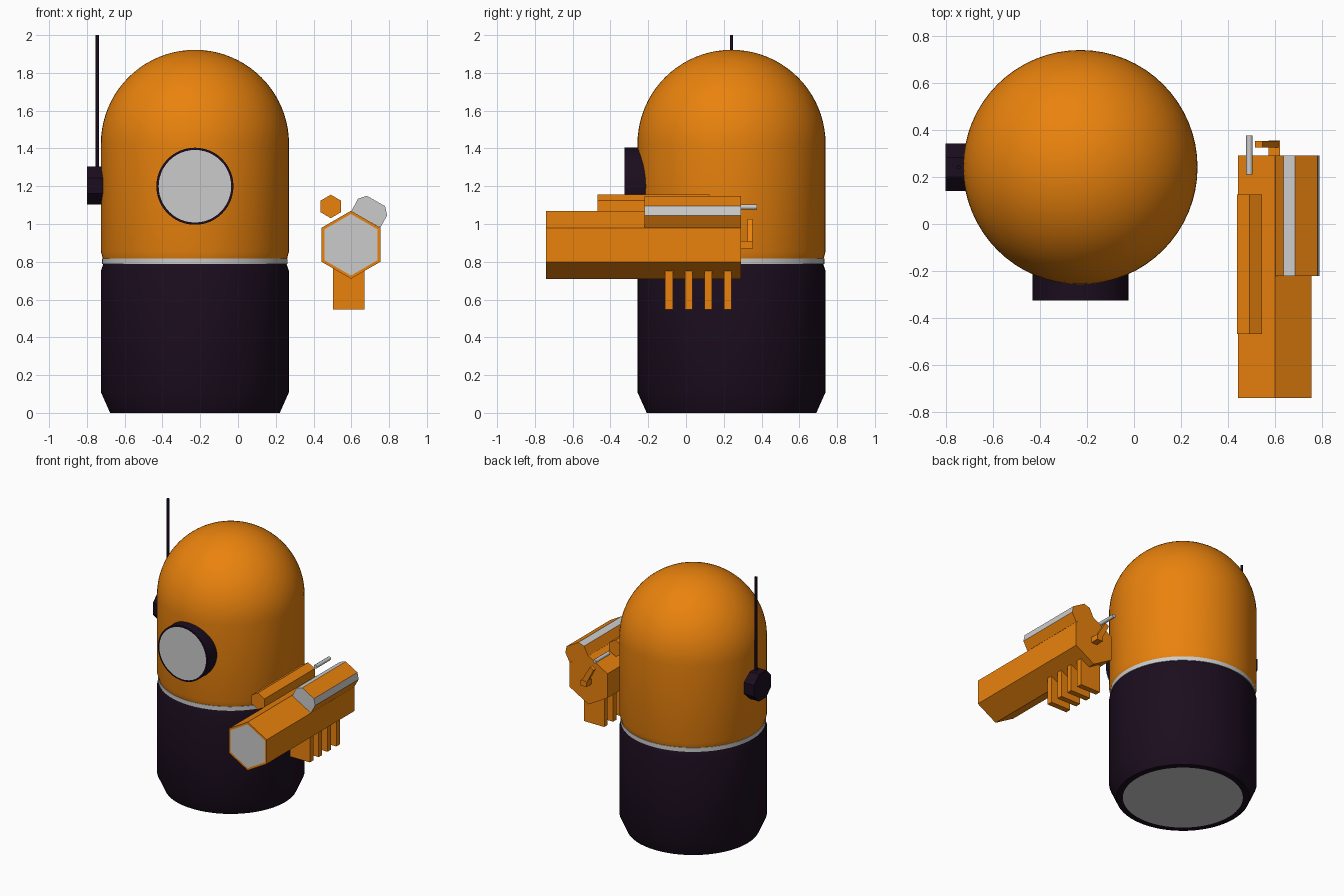
import bpy, bmesh
from math import sin, cos, pi, radians
from mathutils import Vector, Matrix

if "Cube" in bpy.data.objects:
    bpy.data.objects.remove(bpy.data.objects["Cube"])


def material(name, color):
    m = bpy.data.materials.new(name)
    m.diffuse_color = (*color, 1)
    m.use_nodes = True
    m.node_tree.nodes["Principled BSDF"].inputs["Base Color"].default_value = m.diffuse_color
    return m


ORANGE = material("orange", (0.82, 0.225, 0.004))
DARK = material("dark", (0.011, 0.004, 0.013))
GREY = material("grey", (0.8, 0.8, 0.8))
BX, BY, R = -0.228, 0.241, 0.498      # body axis and radius


def finish(bm, name, mats, smooth=None):
    bmesh.ops.recalc_face_normals(bm, faces=bm.faces)
    me = bpy.data.meshes.new(name)
    bm.to_mesh(me)
    bm.free()
    ob = bpy.data.objects.new(name, me)
    bpy.context.collection.objects.link(ob)
    for m in mats:
        me.materials.append(m)
    if smooth:
        bpy.ops.object.select_all(action='DESELECT')
        ob.select_set(True)
        bpy.context.view_layer.objects.active = ob
        bpy.ops.object.shade_smooth_by_angle(angle=radians(smooth))
    return ob


def lathe(name, profile, mats, grey_first=False, n=64):
    """Revolve (radius, z) points about the body axis."""
    bm = bmesh.new()
    rings = []
    for r, z in profile:
        if r < 1e-5:
            rings.append([bm.verts.new((BX, BY, z))] * n)
        else:
            rings.append([bm.verts.new((BX + r * cos(2 * pi * i / n),
                                        BY + r * sin(2 * pi * i / n), z)) for i in range(n)])
    for k, (a, b) in enumerate(zip(rings, rings[1:])):
        for i in range(n):
            j = (i + 1) % n
            f = bm.faces.new(list(dict.fromkeys((a[i], a[j], b[j], b[i]))))
            f.material_index = 1 if grey_first and k == 0 else 0
    return finish(bm, name, mats, 30)


def prism(name, pts, y0, y1, mats, inset=None, grey_sides=(), smooth=None):
    """Extrude an (x, z) outline along y; optional grey front with rim width inset."""
    bm = bmesh.new()
    a = [bm.verts.new((x, y0, z)) for x, z in pts]
    b = [bm.verts.new((x, y1, z)) for x, z in pts]
    front = bm.faces.new(a)
    bm.faces.new(b[::-1])
    n = len(pts)
    for i in range(n):
        j = (i + 1) % n
        f = bm.faces.new((a[i], b[i], b[j], a[j]))
        f.material_index = int(i in grey_sides)
    if inset is not None:
        bm.normal_update()
        if inset > 0:
            bmesh.ops.inset_region(bm, faces=[front], thickness=inset, use_even_offset=True)
        front.material_index = 1
    return finish(bm, name, mats, smooth)


def ngon(cx, cz, r, n, start=0.0):
    return [(cx + r * cos(start + 2 * pi * i / n), cz + r * sin(start + 2 * pi * i / n))
            for i in range(n)]


def rect(x0, x1, z0, z1):
    return [(x0, z0), (x1, z0), (x1, z1), (x0, z1)]


def rod(name, p, q, r, n, mat, smooth=None, twist=0.0):
    bm = bmesh.new()
    p, q = Vector(p), Vector(q)
    rot = (q - p).to_track_quat('Z', 'Y').to_matrix().to_4x4()
    bmesh.ops.create_cone(bm, cap_ends=True, segments=n, radius1=r, radius2=r,
                          depth=(q - p).length,
                          matrix=Matrix.Translation((p + q) / 2) @ rot
                          @ Matrix.Rotation(twist, 4, 'Z'))
    return finish(bm, name, [mat], smooth)


# Capsule body: dark base, grey trim, domed orange top
lathe("lower_body", [(0, 0), (0.405, 0), (0.449, 0.0), (R, 0.11),
                     (R, 0.75), (0.485, 0.79), (0, 0.79)], [DARK, GREY], grey_first=True)
lathe("trim_band", [(0, 0.787), (0.491, 0.787), (0.491, 0.817), (0, 0.817)], [GREY])
dome = [(R * cos(pi / 2 * i / 20), 1.424 + R * sin(pi / 2 * i / 20)) for i in range(20)]
lathe("upper_body", [(0, 0.815), (0.487, 0.815), (R, 0.855)] + dome + [(0, 1.424 + R)], [ORANGE])

# Round eye with dark housing
prism("eye", ngon(BX, 1.2, 0.204, 48), -0.325, -0.12, [DARK, GREY], inset=0.012, smooth=30)

# Side antenna and its octagonal mount
rod("antenna_mount", (-0.8, BY, 1.203), (-0.70, BY, 1.203), 0.109, 8, DARK, twist=pi / 8)
rod("antenna", (-0.745, BY, 1.2), (-0.745, BY, 2.0), 0.009, 8, DARK, 50)

# Blaster barrel with grey muzzle
prism("blaster_barrel", ngon(0.598, 0.89, 0.18, 6, pi / 2), -0.74, 0.292,
      [ORANGE, GREY], inset=0.015)
# Upper housing on the barrel's right shoulder, with grey bevels
prism("blaster_housing", [(0.60, 1.067), (0.635, 1.134), (0.683, 1.149),
                          (0.779, 1.094), (0.789, 1.045), (0.754, 0.981)], -0.22, 0.292,
      [ORANGE, GREY], inset=0, grey_sides=(1, 3))
# Left sight tube and rear pin
prism("sight_tube", ngon(0.491, 1.093, 0.062, 6, pi / 2), -0.468, 0.125, [ORANGE])
rod("rear_pin", (0.49, 0.21, 1.09), (0.49, 0.375, 1.09), 0.014, 8, GREY, 50)
# Rear lever: stub plus slanted arm
prism("lever_stub", rect(0.572, 0.62, 0.87, 0.91), 0.285, 0.355, [ORANGE])
prism("lever_arm", [(0.578, 0.89), (0.614, 0.908), (0.545, 1.026), (0.515, 1.010)],
      0.325, 0.352, [ORANGE])
# Grip fins under the barrel
for i in range(4):
    y = -0.11 + 0.1035 * i
    prism(f"grip_fin_{i + 1}", rect(0.504, 0.669, 0.548, 0.80), y, y + 0.041, [ORANGE])
